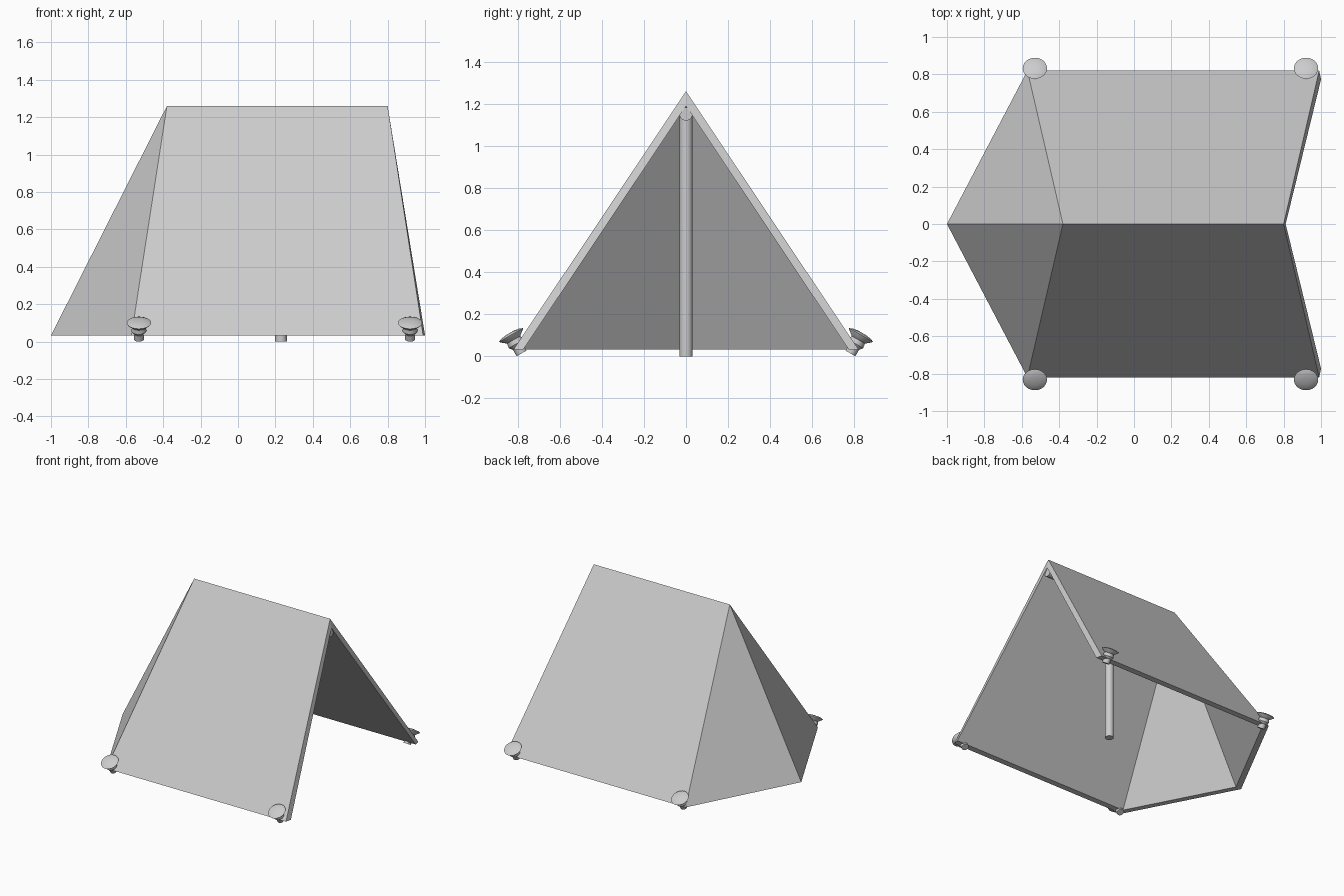
import bpy, bmesh, math
from mathutils import Matrix, Vector

if "Cube" in bpy.data.objects:
    bpy.data.objects.remove(bpy.data.objects["Cube"])


def finish(name, bm, smooth=False):
    bmesh.ops.recalc_face_normals(bm, faces=bm.faces)
    mesh = bpy.data.meshes.new(name)
    bm.to_mesh(mesh)
    bm.free()
    ob = bpy.data.objects.new(name, mesh)
    bpy.context.collection.objects.link(ob)
    if smooth:
        bpy.ops.object.select_all(action='DESELECT')
        bpy.context.view_layer.objects.active = ob
        ob.select_set(True)
        bpy.ops.object.shade_smooth_by_angle(angle=math.radians(35))
    return ob


def rod(name, start, end, r):
    a, b = Vector(start), Vector(end)
    d = b - a
    bm = bmesh.new()
    m = Matrix.Translation((a + b) / 2) @ d.to_track_quat('Z', 'Y').to_matrix().to_4x4()
    bmesh.ops.create_cone(bm, cap_ends=True, segments=24, radius1=r, radius2=r,
                          depth=d.length, matrix=m)
    return finish(name, bm, True)


# Thick canvas shell: half the tent is listed, the other half is mirrored
Z = 0.033
outer = [(-.38, 0, 1.26), (.80, 0, 1.26), (.99, -.82, Z), (-.57, -.82, Z), (-1, 0, Z)]
inner = [(-.367, 0, 1.19), (.811, 0, 1.19), (1.0, -.773, Z), (-.546, -.773, Z), (-.952, 0, Z)]
bm = bmesh.new()
for s in (1, -1):
    o = [bm.verts.new((x, y * s, z)) for x, y, z in outer]
    i = [bm.verts.new((x, y * s, z)) for x, y, z in inner]
    for v in (o, i):
        bm.faces.new((v[0], v[1], v[2], v[3]))   # side panel
        bm.faces.new((v[0], v[3], v[4]))         # back panel
    for k in (1, 2, 3):                          # open rim
        bm.faces.new((o[k], o[k + 1], i[k + 1], i[k]))
bmesh.ops.remove_doubles(bm, verts=bm.verts, dist=1e-4)
finish("tent_canvas", bm)

# Supporting poles
rod("upright_pole", (.23, 0, 0), (.23, 0, 1.16), .031)
rod("ridge_pole", (-.36, 0, 1.152), (.808, 0, 1.152), .031)

# Ground pegs: lathed profile, leaning outward
profile = [(0, 0), (.027, 0), (.027, .035), (.04, .052), (.036, .075),
           (.062, .096), (.065, .101), (.05, .108), (.025, .112), (0, .113)]
for side, s in (("front", -1), ("back", 1)):
    for end, x in (("left", -.53), ("right", .92)):
        bm = bmesh.new()
        vs = [bm.verts.new((r, 0, t)) for r, t in profile]
        es = [bm.edges.new(p) for p in zip(vs, vs[1:])]
        bmesh.ops.spin(bm, geom=vs + es, cent=(0, 0, 0), axis=(0, 0, 1),
                       angle=math.tau, steps=24)
        bmesh.ops.remove_doubles(bm, verts=bm.verts, dist=1e-5)
        bm.transform(Matrix.Translation((x, s * .782, .0135))
                     @ Matrix.Rotation(-s * math.radians(30), 4, 'X'))
        finish(f"peg_{side}_{end}", bm, True)
